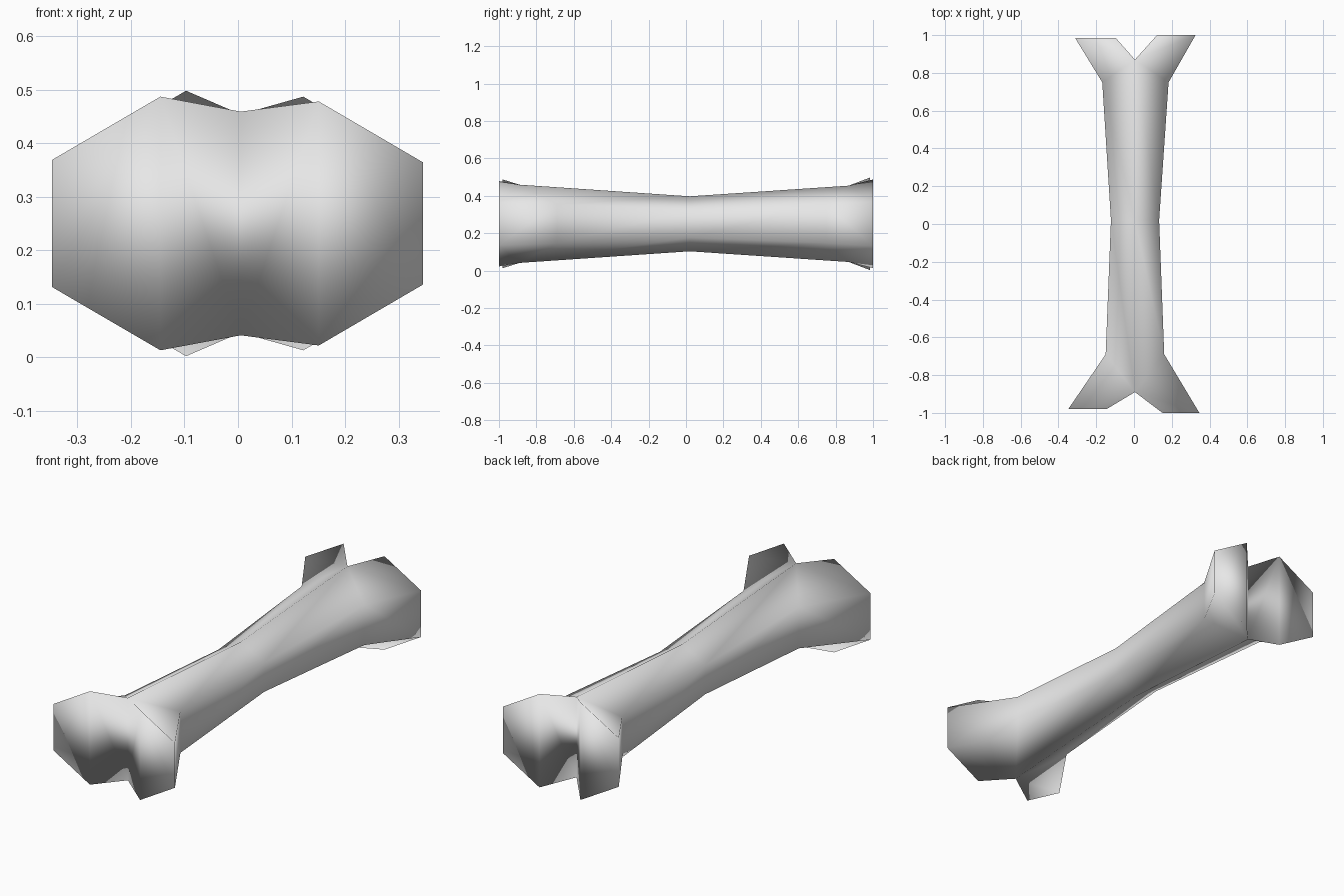
import bpy, bmesh

if "Cube" in bpy.data.objects:
    bpy.data.objects.remove(bpy.data.objects["Cube"])

MID_Z = 0.25
bm = bmesh.new()


def pair(x, y, h):
    """Upper and lower vertex mirrored about the centre height."""
    return [bm.verts.new((x, y, MID_Z + s * h)) for s in (1, -1)]


def ring(xl, xr, y_side, y_ridge, r):
    """Six-sided shaft ring: ridge, left and right vertex pairs."""
    return (pair(0.005, y_ridge, r),
            pair(xl, y_side, r / 2),
            pair(xr, y_side, r / 2))


def strip(a, b):
    """Shaft wall between two rings."""
    loops = [(t[0], l[0], l[1], t[1], r[1], r[0])
             for t, l, r in (a, b)]
    for i in range(6):
        j = (i + 1) % 6
        bm.faces.new((loops[0][i], loops[0][j], loops[1][j], loops[1][i]))


def prong(ridge, side, x_in, x_out, y, h):
    """One knuckle of a forked end, closed by a flat cap."""
    crest = pair(x_in, y, h)
    outer = pair(x_out, y, h / 2)
    for i in (0, 1):
        bm.faces.new((ridge[i], side[i], outer[i], crest[i]))
    bm.faces.new((side[0], side[1], outer[1], outer[0]))
    bm.faces.new((crest[0], ridge[0], ridge[1], crest[1]))
    bm.faces.new((crest[0], outer[0], outer[1], crest[1]))


# Shaft, narrow at the waist
front = ring(-0.150, 0.160, -0.69, -0.89, 0.209)
waist = ring(-0.122, 0.133, 0.02, 0.02, 0.147)
back = ring(-0.168, 0.183, 0.75, 0.87, 0.204)
strip(front, waist)
strip(waist, back)

# Forked ends
prong(front[0], front[1], -0.145, -0.348, -0.98, 0.237)
prong(front[0], front[2], 0.151, 0.346, -1.00, 0.228)
prong(back[0], back[1], -0.097, -0.312, 0.985, 0.248)
prong(back[0], back[2], 0.122, 0.326, 1.00, 0.237)

bmesh.ops.recalc_face_normals(bm, faces=bm.faces)
for f in bm.faces:
    f.smooth = True

mesh = bpy.data.meshes.new("bone")
bm.to_mesh(mesh)
bm.free()
mat = bpy.data.materials.new("light grey")
mat.diffuse_color = (0.8, 0.8, 0.8, 1)
mat.use_nodes = True
mat.node_tree.nodes["Principled BSDF"].inputs["Base Color"].default_value = mat.diffuse_color
mesh.materials.append(mat)
bpy.context.collection.objects.link(bpy.data.objects.new("bone", mesh))
